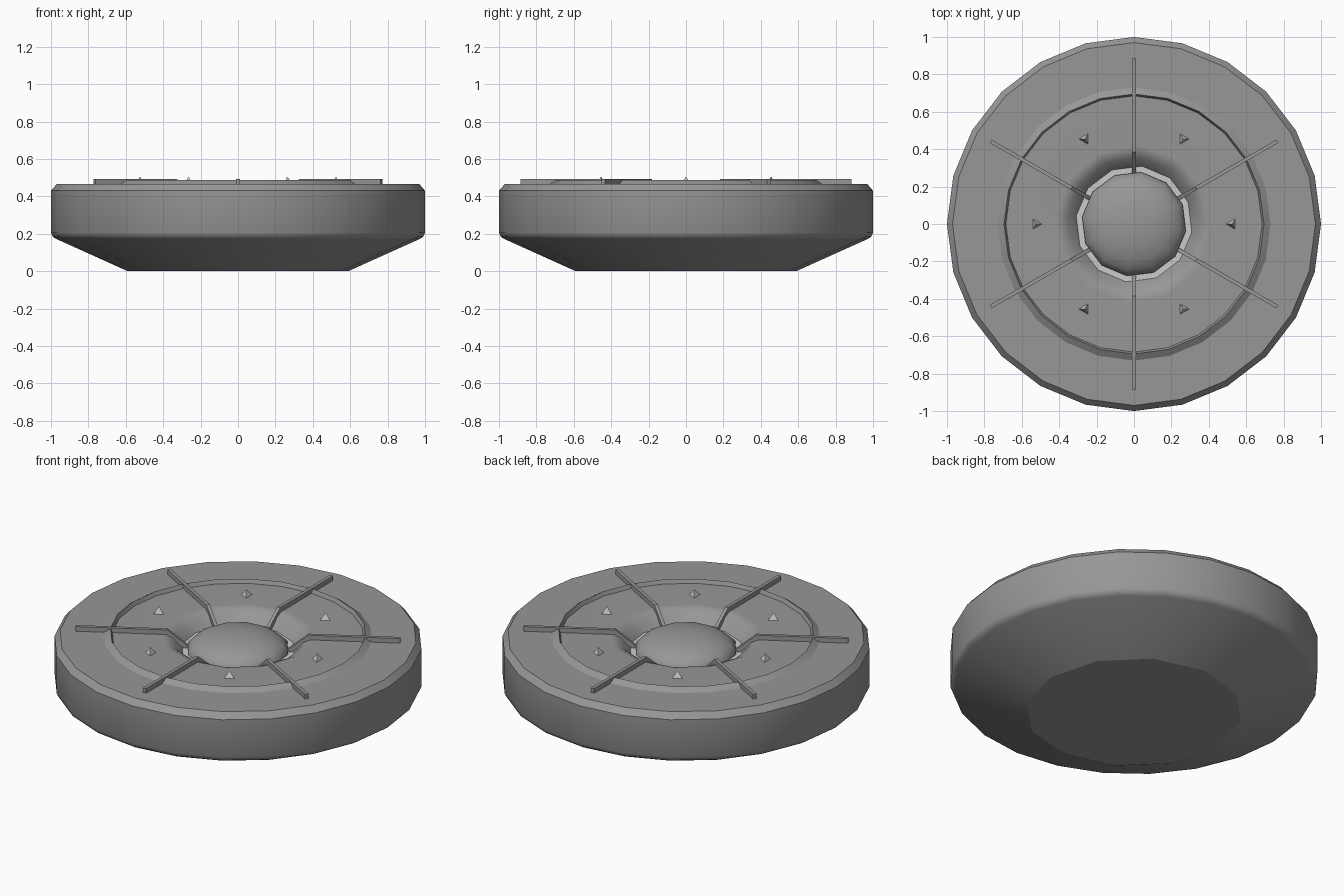
import bpy, bmesh
from math import sin, cos, pi, radians

if "Cube" in bpy.data.objects:
    bpy.data.objects.remove(bpy.data.objects["Cube"])

dark = bpy.data.materials.new("dark_grey")
dark.diffuse_color = (0.31, 0.31, 0.31, 1)
dark.use_nodes = True
dark.node_tree.nodes["Principled BSDF"].inputs["Base Color"].default_value = dark.diffuse_color


def finish(name, bm, material=None):
    bmesh.ops.recalc_face_normals(bm, faces=bm.faces[:])
    mesh = bpy.data.meshes.new(name)
    bm.to_mesh(mesh)
    bm.free()
    if material:
        mesh.materials.append(material)
    ob = bpy.data.objects.new(name, mesh)
    bpy.context.collection.objects.link(ob)
    return ob


def lathe(name, profile, material=None, sides=24):
    """Profile rows: radius, height, coarse (12-sided ring), twist in degrees, sharp."""
    bm = bmesh.new()
    rings = []
    for r, z, coarse, twist, sharp in profile:
        ring = []
        for i in range(sides):
            a = 2 * pi * i / sides + radians(twist)
            rr = r * cos(2 * pi / sides) if coarse and i % 2 else r
            ring.append(bm.verts.new((rr * cos(a), rr * sin(a), z)))
        rings.append(ring)
    for lo, hi in zip(rings, rings[1:]):
        for i in range(sides):
            j = (i + 1) % sides
            bm.faces.new((lo[i], lo[j], hi[j], hi[i]))
    bm.faces.new(rings[0])
    bm.faces.new(rings[-1])
    for f in bm.faces:
        f.smooth = True
    for ring, row in zip(rings, profile):
        if row[4]:
            for i in range(sides):
                bm.edges.get((ring[i], ring[(i + 1) % sides])).smooth = False
    return finish(name, bm, material)


# Main round body with raised ridge and central bowl
lathe("body", [
    (0.59, 0.0, True, 0, True), (0.972, 0.172, False, 0, False),
    (0.99, 0.183, False, 0, False), (1.0, 0.205, False, 0, False),
    (1.0, 0.43, False, 0, True), (0.97, 0.465, False, 0, True),
    (0.73, 0.465, False, 0, True), (0.695, 0.488, False, 0, True),
    (0.685, 0.465, False, 0, True), (0.42, 0.465, True, -4, False),
    (0.40, 0.464, True, -4, False), (0.36, 0.445, True, -6, False),
    (0.31, 0.385, True, -8, True), (0.27, 0.38, True, -8, False),
], dark)

# Pale floor of the bowl, seen as a ring around the dome
lathe("bowl_floor", [(0.312, 0.37, True, -8, True), (0.312, 0.388, True, -8, True)])

# Central domed button
lathe("centre_dome", [
    (0.28, 0.37, True, -8, True), (0.28, 0.40, True, -8, False),
    (0.25, 0.432, True, -8, False), (0.20, 0.46, True, -8, False),
    (0.12, 0.48, True, -8, False), (0.04, 0.487, True, -8, False),
], dark)

# Six thin spokes that bend down into the bowl
path = [(0.885, 0.462, 0.493), (0.385, 0.462, 0.493), (0.27, 0.365, 0.40)]
for k in range(6):
    a = radians(30 + 60 * k)
    bm = bmesh.new()
    sections = []
    for r, z0, z1 in path:
        sections.append([bm.verts.new((r * cos(a) - w * sin(a),
                                       r * sin(a) + w * cos(a), z))
                         for w, z in ((-.01, z0), (.01, z0), (.01, z1), (-.01, z1))])
    for s, t in zip(sections, sections[1:]):
        for i in range(4):
            j = (i + 1) % 4
            bm.faces.new((s[i], s[j], t[j], t[i]))
    bm.faces.new(sections[0])
    bm.faces.new(sections[-1])
    finish(f"spoke_{k + 1}", bm, dark)

# Six small pale three-sided studs pointing inward
for k in range(6):
    a = radians(60 * k)
    bm = bmesh.new()
    cx, cy = 0.525 * cos(a), 0.525 * sin(a)
    base = [bm.verts.new((cx + 0.034 * cos(a + pi + i * 2 * pi / 3),
                          cy + 0.034 * sin(a + pi + i * 2 * pi / 3), 0.463))
            for i in range(3)]
    tip = bm.verts.new((cx, cy, 0.505))
    bm.faces.new(base)
    for i in range(3):
        bm.faces.new((base[i], base[(i + 1) % 3], tip))
    finish(f"stud_{k + 1}", bm)
